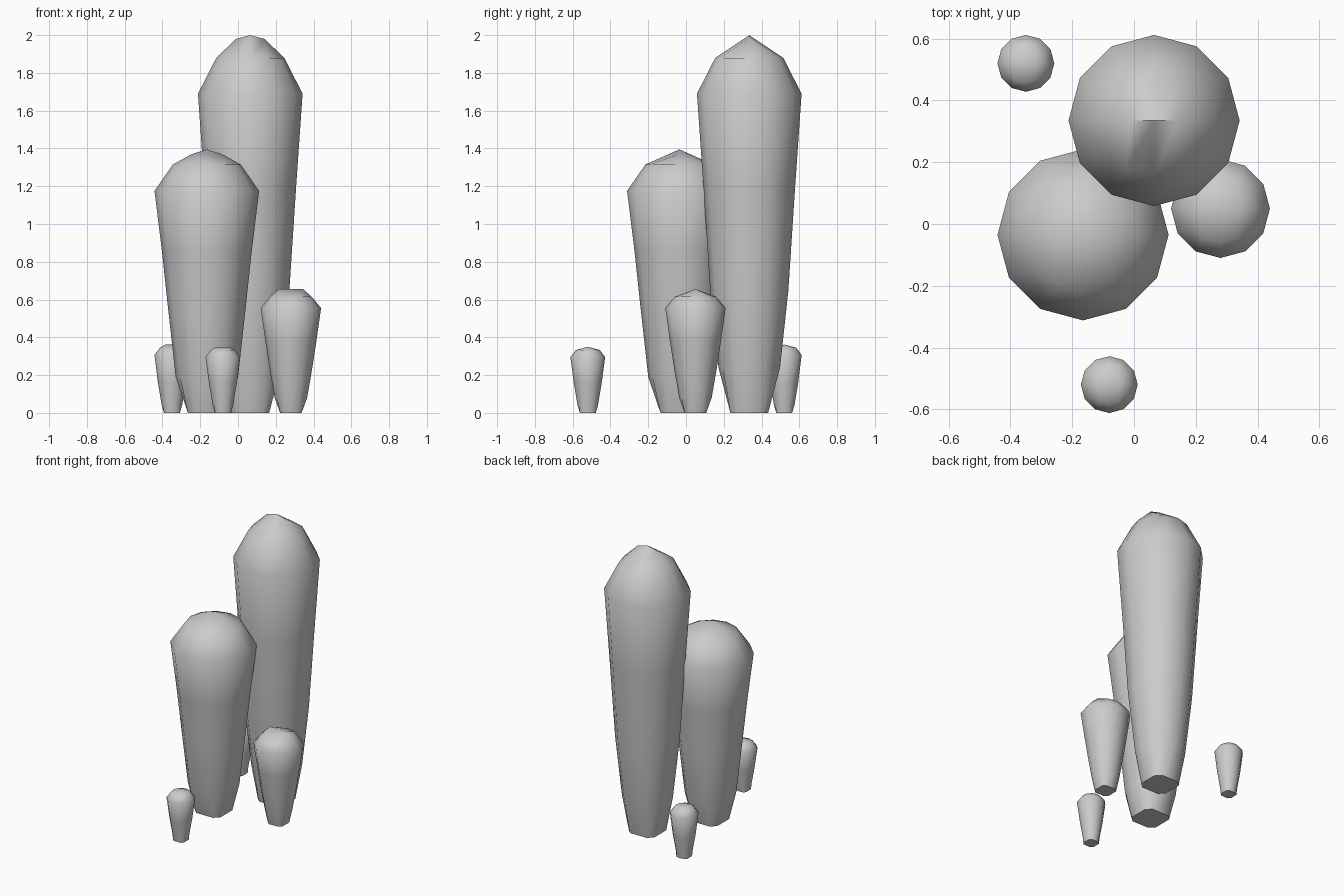
import bpy, math

cube = bpy.data.objects.get("Cube")
if cube:
    bpy.data.objects.remove(cube, do_unlink=True)

SIDES = 12

# One plain grey for the whole cluster
grey = bpy.data.materials.new("stone_grey")
grey.use_nodes = True
colour = (0.6, 0.6, 0.6, 1)
grey.diffuse_color = colour
grey.node_tree.nodes["Principled BSDF"].inputs["Base Color"].default_value = colour


def clamp(v):
    return max(-1, min(1, v))


def pillar(name, centre, foot, profile, ridge, ridge_z, apex_z):
    """Tapered column: squarish foot, round rings, cap folded over a short ridge."""
    cx, cy = centre
    angles = [2 * math.pi * i / SIDES for i in range(SIDES)]
    # Foot, then (radius, height) rings
    verts = [(cx + foot * clamp(1.3 * math.cos(a)),
              cy + foot * clamp(1.3 * math.sin(a)), 0) for a in angles]
    for r, z in profile:
        verts += [(cx + r * math.cos(a), cy + r * math.sin(a), z) for a in angles]
    faces = [tuple(reversed(range(SIDES)))]
    for k in range(len(profile)):
        for i in range(SIDES):
            j = (i + 1) % SIDES
            a, b = k * SIDES, (k + 1) * SIDES
            faces.append((a + i, a + j, b + j, b + i))
    # Cap: a two by four grid of quads meeting at three ridge points
    top = len(profile) * SIDES
    right, mid, left = (len(verts) + i for i in range(3))
    verts += [(cx + ridge, cy, ridge_z), (cx, cy, apex_z), (cx - ridge, cy, ridge_z)]
    row = [top, right, mid, left, top + 6]
    for i in range(4):
        back = top + 1 + i
        front = top + 11 - i
        faces.append((back, back + 1, row[i + 1], row[i]))
        faces.append((row[i], row[i + 1], front - 1, front))
    mesh = bpy.data.meshes.new(name)
    mesh.from_pydata(verts, [], faces)
    mesh.materials.append(grey)
    obj = bpy.data.objects.new(name, mesh)
    bpy.context.collection.objects.link(obj)
    bpy.ops.object.select_all(action="DESELECT")
    obj.select_set(True)
    bpy.context.view_layer.objects.active = obj
    bpy.ops.object.shade_smooth_by_angle(angle=math.radians(50))


# Two large pillars
pillar("tall_pillar", (0.065, 0.335), 0.1,
       [(0.163, 0.24), (0.207, 0.65), (0.243, 1.2), (0.277, 1.69), (0.18, 1.88)],
       0.075, 1.98, 2.0)
pillar("middle_pillar", (-0.165, -0.035), 0.1,
       [(0.165, 0.19), (0.205, 0.55), (0.237, 0.85), (0.277, 1.175), (0.18, 1.315)],
       0.08, 1.37, 1.395)

# Short pillar
pillar("short_pillar", (0.28, 0.05), 0.057,
       [(0.086, 0.08), (0.112, 0.23), (0.135, 0.38), (0.16, 0.555), (0.11, 0.615)],
       0.065, 0.655, 0.655)

# Two tiny pillars
for name, centre, height in (("front_tiny_pillar", (-0.08, -0.52), 0.35),
                             ("back_tiny_pillar", (-0.35, 0.52), 0.362)):
    pillar(name, centre, 0.042,
           [(0.054, 0.04), (0.074, 0.16), (0.092, height - 0.055), (0.063, height - 0.017)],
           0.035, height, height)
